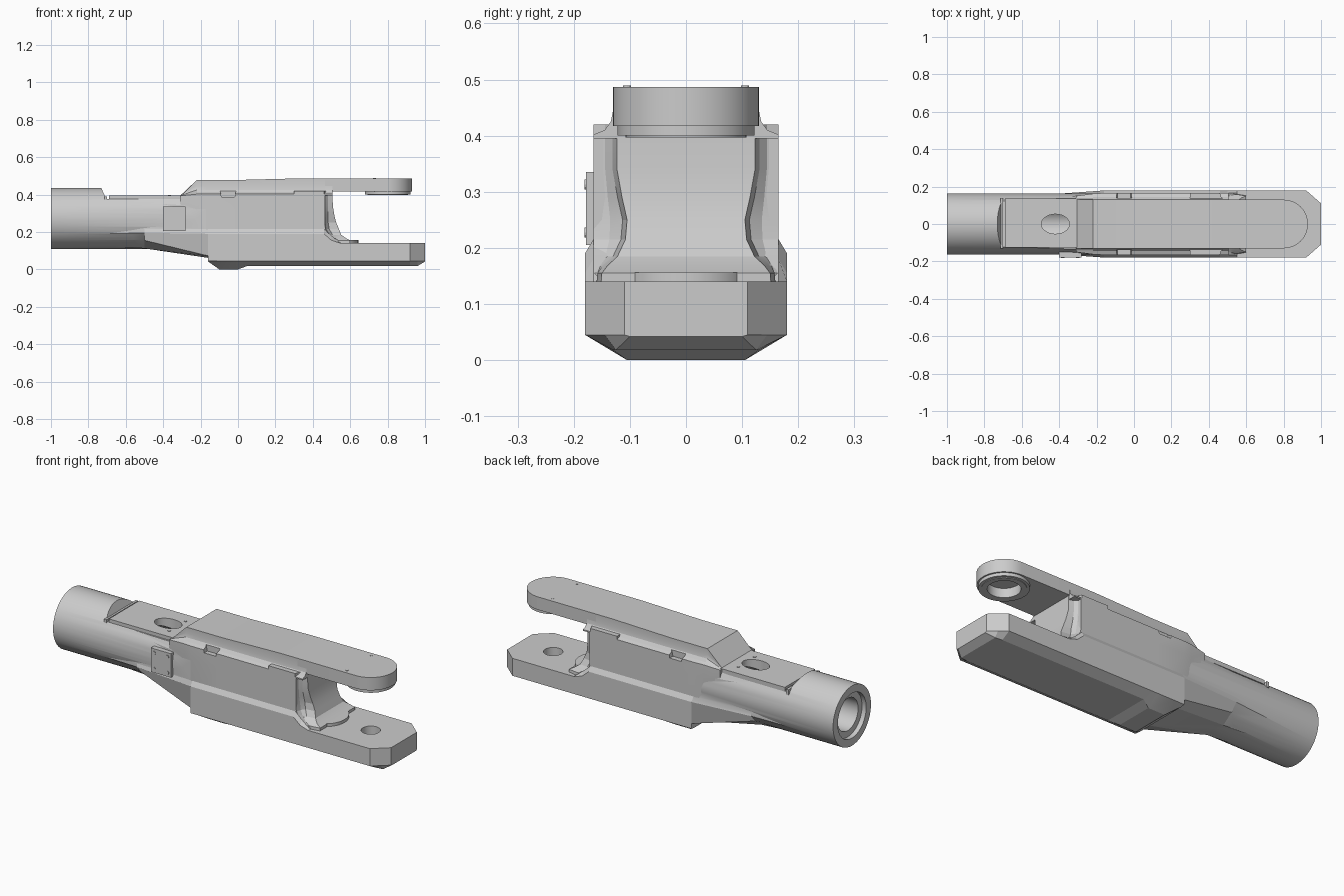
import bpy, bmesh, math
from mathutils import Matrix, Vector

if "Cube" in bpy.data.objects:
    bpy.data.objects.remove(bpy.data.objects["Cube"])


def finish(name, bm):
    bmesh.ops.remove_doubles(bm, verts=bm.verts, dist=1e-5)
    bmesh.ops.recalc_face_normals(bm, faces=bm.faces)
    me = bpy.data.meshes.new(name)
    bm.to_mesh(me)
    bm.free()
    ob = bpy.data.objects.new(name, me)
    bpy.context.collection.objects.link(ob)
    return ob


def loft(name, rings):
    bm = bmesh.new()
    loops = [[bm.verts.new(p) for p in r] for r in rings]
    n = len(loops[0])
    for a, b in zip(loops, loops[1:]):
        for i in range(n):
            j = (i + 1) % n
            bm.faces.new((a[i], a[j], b[j], b[i]))
    bm.faces.new(loops[0])
    bm.faces.new(loops[-1])
    return finish(name, bm)


def section(x, half):
    """Symmetric YZ cross-section at x, from its (y, z) half points."""
    return [(x, y, z) for y, z in half] + [(x, -y, z) for y, z in reversed(half)]


def cyl(name, c, r, depth, axis='Z', seg=40, scale_y=1.0):
    rot = {'X': Matrix.Rotation(math.pi / 2, 4, 'Y'),
           'Y': Matrix.Rotation(math.pi / 2, 4, 'X'), 'Z': Matrix()}[axis]
    bm = bmesh.new()
    bmesh.ops.create_cone(bm, cap_ends=True, segments=seg, radius1=r, radius2=r, depth=depth,
                          matrix=Matrix.Translation(c) @ rot @ Matrix.Diagonal((1, scale_y, 1, 1)))
    return finish(name, bm)


def box(name, x0, x1, y0, y1, z0, z1, taper=0.0):
    """Box whose top is widened in x by taper on each side."""
    return loft(name, [[(x0, y0, z0), (x1, y0, z0), (x1, y1, z0), (x0, y1, z0)],
                       [(x0 - taper, y0, z1), (x1 + taper, y0, z1),
                        (x1 + taper, y1, z1), (x0 - taper, y1, z1)]])


def boolean(ob, cutters, op='DIFFERENCE'):
    for c in cutters:
        m = ob.modifiers.new('cut', 'BOOLEAN')
        m.operation, m.object, m.solver = op, c, 'EXACT'
    dg = bpy.context.evaluated_depsgraph_get()
    me = bpy.data.meshes.new_from_object(ob.evaluated_get(dg))
    ob.modifiers.clear()
    ob.data = me
    for c in cutters:
        bpy.data.objects.remove(c)


# Tubular shaft merged with the neck that blends it into the body
shaft = cyl('shaft', (-0.6, 0, 0.272), 0.163, 0.8, 'X', 48)
neck = loft('neck', [
    section(-0.72, [(.115, .375), (.12, .36), (.14, .215), (.14, .19), (.10, .16), (.06, .125)]),
    section(-0.50, [(.128, .375), (.135, .355), (.155, .215), (.155, .195), (.12, .155), (.06, .112)]),
    section(-0.15, [(.14, .375), (.165, .335), (.165, .215), (.18, .19), (.18, .07), (.11, .06)])])
boolean(shaft, [neck], 'UNION')
boolean(shaft, [
    box('cut_flat', -0.705, -0.15, -.3, .3, .377, .437, .027),
    cyl('cut_bore', (-0.75, 0, .272), .088, .9, 'X', 48),
    cyl('cut_counterbore', (-1.0, 0, .272), .122, .05, 'X', 48),
    cyl('cut_port', (-0.42, 0, .35), .075, .12, 'Z', 40, .7)])

# Cover plate with oval port, end lip and screws
cover = box('cover_plate', -0.69, -0.26, -.125, .135, .372, .395)
boolean(cover, [cyl('cut_port', (-0.42, 0, .39), .075, .1, 'Z', 40, .7)])
box('cover_lip', -0.715, -0.70, -.13, .14, .36, .39)
for s in (-1, 1):
    cyl('cover_screw', (-0.365, s * .07, .395), .008, .006, seg=12)

# Main body with filleted upper ledge and tapered start
rings = []
for x, top, w in ((-.31, .393, .15), (-.22, .478, .162), (-.17, .478, .165), (0, .478, .165),
                  (.35, .487, .165), (.465, .487, .165)):
    half = [(.13, top), (.13, .445), (.134, .425), (.145, .410), (w, .402), (w, .33), (.165 if x > -.2 else .14, .12)]
    rings.append(section(x, [(min(y, w), min(z, top)) if z > .4 else (y, min(z, top - .003))
                             for y, z in half]))
body = loft('body', rings)
boolean(body, [box('cut_notch', x, x + .07, *((.138, .2) if s > 0 else (-.2, -.138)), .386, .44, .012)
               for x in (-.088, .32) for s in (-1, 1)])

# Throat web at the fork root, with scalloped corners
rings = []
for z, xs, xe, w in ((.42, .46, .505, .123), (.34, .46, .507, .123), (.29, .46, .515, .114),
                     (.25, .462, .525, .105), (.215, .468, .54, .108), (.185, .485, .552, .122),
                     (.168, .51, .575, .14), (.155, .53, .60, .15), (.13, .54, .60, .152)):
    half = [(.3, .165), (xs, .165), (xs + .006, (w + .165) / 2), (xs + .02, w + .008), (xe, w)]
    rings.append([(x, y, z) for x, y in half] + [(x, -y, z) for x, y in reversed(half)])
loft('fork_throat', rings)

# Ledge fillet that carries on above the throat
loft('throat_ledge', [section(x, [(.128, .487), (.13, .445), (.134, .425), (.145, .41), (.165, .402),
                                  (.165, .395), (.12, .395)]) for x in (.46, .505)])

# Upper fork arm with rounded end
outline = [(.45, -.13)] + [(.80 + .13 * math.cos(a), .13 * math.sin(a))
                           for a in (math.radians(-90 + 7.5 * i) for i in range(25))] + [(.45, .13)]
arm = loft('upper_arm', [[(x, y, z) for x, y in outline] for z in (.417, .487)])
boss = cyl('arm_boss', (.80, 0, .409), .122, .018)
lip = cyl('boss_lip', (.80, 0, .405), .108, .016)
for part, depth in ((arm, .06), (boss, .2), (lip, .2)):
    boolean(part, [cyl('cut_pin', (.80, 0, .417), .08, depth)])
for s in (-1, 1):
    cyl('arm_screw', (.73, s * .105, .487), .007, .004, seg=12)

# Lower fork arm: chamfered foot with a keel at its start
rings = []
for x, w, zt, yb, zb in ((-.16, .18, .19, .15, .042), (-.10, .18, .19, .105, 0), (0, .18, .19, .105, 0),
                         (.05, .18, .19, .13, .018), (.46, .18, .19, .13, .018),
                         (.50, .18, .155, .13, .018), (.55, .18, .14, .13, .018), (.92, .18, .14, .13, .018),
                         (.96, .145, .14, .125, .018), (1.0, .11, .14, .10, .042)):
    rings.append(section(x, [(w - .015, zt + (.025 if zt > .15 else 0)), (w, zt), (w, .045), (yb, zb)]))
foot = loft('lower_arm', rings)
boolean(foot, [cyl('cut_pin', (.80, 0, .14), .048, .15)])
cyl('throat_pad', (.525, 0, .145), .118, .022)

# Side mounting pad with four bolts
box('side_pad', -.40, -.28, -.178, -.13, .205, .335)
for x in (-.38, -.30):
    for z in (.227, .313):
        cyl('pad_bolt', (x, -.178, z), .009, .006, 'Y', 12)

# Smooth the round surfaces, keep edges sharp
for ob in list(bpy.context.collection.objects):
    bpy.ops.object.select_all(action='DESELECT')
    ob.select_set(True)
    bpy.context.view_layer.objects.active = ob
    bpy.ops.object.shade_smooth_by_angle(angle=math.radians(16))
